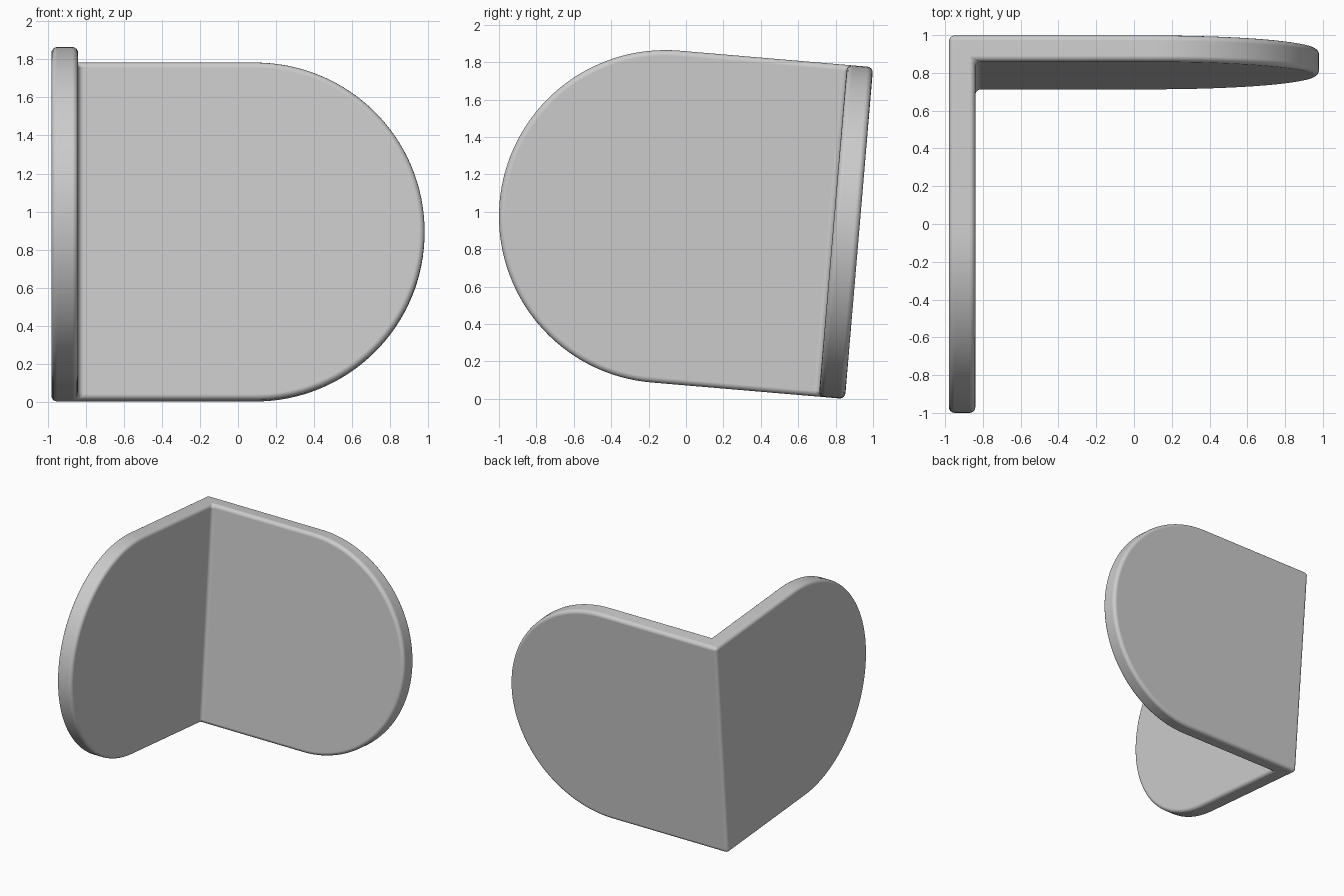
import bpy, bmesh
from math import sin, cos, pi, radians
from mathutils import Matrix

cube = bpy.data.objects.get("Cube")
if cube:
    bpy.data.objects.remove(cube)

HEIGHT, THICK, TILT = 1.78, 0.14, radians(-4.85)
RADIUS = HEIGHT / 2
ARC_STEPS = 64

grey = bpy.data.materials.new("light_grey")
grey.use_nodes = True
colour = (0.6, 0.6, 0.6, 1)
grey.diffuse_color = colour
grey.node_tree.nodes["Principled BSDF"].inputs["Base Color"].default_value = colour


def outline(start, centre):
    """Straight-backed plate outline with a half-round far end."""
    arc = [(centre + RADIUS * cos(a), RADIUS + RADIUS * sin(a))
           for a in (-pi / 2 + pi * i / ARC_STEPS for i in range(ARC_STEPS + 1))]
    return [(start, 0)] + arc + [(start, HEIGHT)]


def add_wing(bm, centre, place):
    """Plate with a mitred inner edge; place maps (along, depth, up) to space."""
    outer = [bm.verts.new(place(u, 0, z)) for u, z in outline(0, centre)]
    inner = [bm.verts.new(place(u, THICK, z)) for u, z in outline(THICK, centre)]
    bm.faces.new(outer)
    bm.faces.new(inner[::-1])
    for i in range(len(outer) - 1):
        bm.faces.new((outer[i], inner[i], inner[i + 1], outer[i + 1]))


# Two rounded plates joined along the mitred corner
bm = bmesh.new()
add_wing(bm, 1.07, lambda u, d, z: (u, -d, z))      # back plate
add_wing(bm, 1.039, lambda u, d, z: (d, -u, z))     # side plate
bmesh.ops.remove_doubles(bm, verts=bm.verts, dist=0.0001)
bmesh.ops.recalc_face_normals(bm, faces=bm.faces)
for face in bm.faces:
    face.smooth = True

# Lean the whole bracket back and set it on the ground
bm.transform(Matrix.Translation((-0.98, 0.85, 0)) @ Matrix.Rotation(TILT, 4, 'X'))
mesh = bpy.data.meshes.new("corner_bracket")
bm.to_mesh(mesh)
bm.free()
mesh.materials.append(grey)
bracket = bpy.data.objects.new("corner_bracket", mesh)
bpy.context.collection.objects.link(bracket)

# Soft rounded edges and a small fillet in the inner corner
bevel = bracket.modifiers.new("rounded_edges", 'BEVEL')
bevel.width = 0.03
bevel.segments = 4
bevel.limit_method = 'ANGLE'
bevel.angle_limit = radians(30)
bevel.use_clamp_overlap = False
bevel.harden_normals = True
